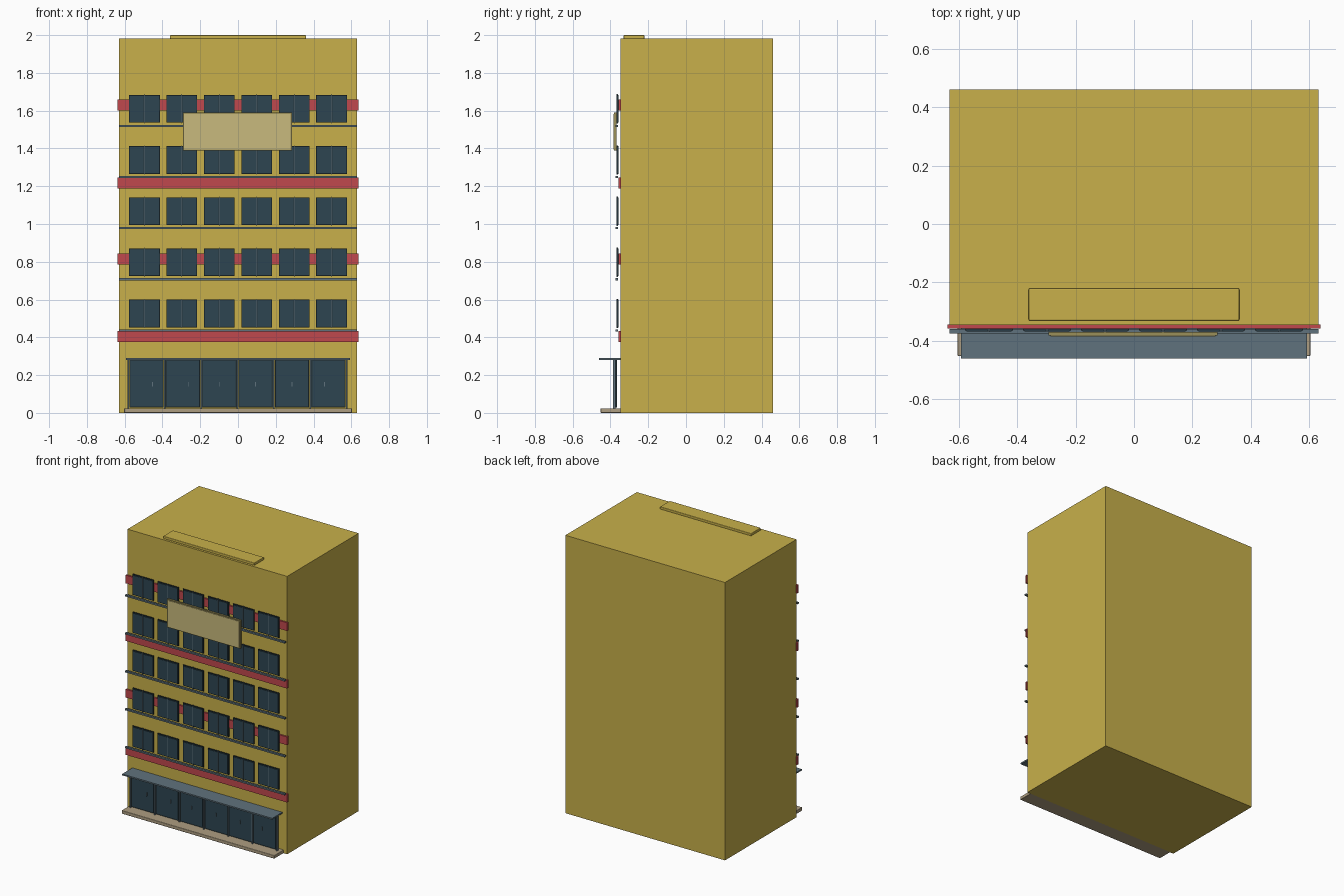
import bpy

if "Cube" in bpy.data.objects:
    bpy.data.objects.remove(bpy.data.objects["Cube"], do_unlink=True)


def material(name, r, g, b):
    m = bpy.data.materials.new(name)
    m.use_nodes = True
    m.diffuse_color = (r, g, b, 1)
    m.node_tree.nodes["Principled BSDF"].inputs["Base Color"].default_value = (r, g, b, 1)
    return m


mustard = material("mustard wall", 0.578, 0.434, 0.069)
red = material("red band", 0.53, 0.066, 0.075)
glass = material("dark blue glass", 0.027, 0.06, 0.083)
trim = material("dark trim", 0.018, 0.036, 0.046)
slate = material("slate grey", 0.117, 0.171, 0.205)
cream = material("cream panel", 0.578, 0.491, 0.205)
olive = material("olive frame", 0.33, 0.28, 0.10)
stone = material("beige stone", 0.42, 0.34, 0.22)


def box(name, x, y, z, mat, bevel=0):
    """Box from (min, max) pairs along each axis."""
    bpy.ops.mesh.primitive_cube_add(size=1, location=[sum(p) / 2 for p in (x, y, z)])
    ob = bpy.context.object
    ob.name = name
    ob.scale = [p[1] - p[0] for p in (x, y, z)]
    bpy.ops.object.transform_apply(location=False, rotation=False, scale=True)
    ob.data.materials.append(mat)
    if bevel:
        mod = ob.modifiers.new("rounded edges", "BEVEL")
        mod.width = bevel
        mod.segments = 3
        bpy.ops.object.shade_smooth_by_angle()
    return ob


def around(c, half):
    return (c - half, c + half)


# Main block and roof slab
box("building_body", (-0.63, 0.63), (-0.346, 0.46), (0, 1.983), mustard)
box("roof_slab", (-0.36, 0.36), (-0.33, -0.22), (1.98, 2.0), mustard, 0.004)

# Red bands round the front
for i, z in enumerate((0.405, 0.814, 1.218, 1.629)):
    box(f"red_band_{i + 1}", (-0.638, 0.638), (-0.358, -0.343), around(z, 0.029), red)

# Floors: a ledge and a row of double windows each
for floor in range(5):
    base = 0.453 + floor * 0.2708
    box(f"ledge_{floor + 1}", (-0.63, 0.63), (-0.374, -0.359),
        (base - 0.022, base - 0.011), slate)
    for col in range(6):
        x = (col - 2.5) * 0.1985
        tag = f"{floor + 1}_{col + 1}"
        z = (base, base + 0.147)
        box(f"window_frame_{tag}", around(x, 0.082), (-0.364, -0.357), z, trim)
        for side in (-1, 1):
            box(f"window_pane_{tag}", around(x + side * 0.040, 0.037), (-0.368, -0.362),
                (z[0] + 0.005, z[1] - 0.005), glass)
        box(f"window_mullion_{tag}", around(x, 0.002), (-0.369, -0.36),
            (z[0] - 0.004, z[1] + 0.004), slate)

# Blank sign panel with a thin rim
box("sign_back", (-0.292, 0.286), (-0.382, -0.369), (1.388, 1.589), olive)
box("sign_face", (-0.285, 0.279), (-0.385, -0.38), (1.395, 1.582), cream)

# Ground floor: step, canopy, doors with posts and handles
box("front_step", (-0.603, 0.603), (-0.452, -0.34), (0, 0.024), stone, 0.004)
box("canopy", (-0.592, 0.592), (-0.46, -0.34), (0.28, 0.29), slate)
handle_offsets = (0.032, 0.028, 0, 0, 0, -0.02)
pitch = 0.1925
for i, offset in enumerate(handle_offsets):
    x = (i - 2.5) * pitch - 0.003
    box(f"door_frame_{i + 1}", around(x, 0.091), (-0.377, -0.366), (0.028, 0.281), trim)
    box(f"door_panel_{i + 1}", around(x, 0.085), (-0.38, -0.372), (0.036, 0.275), glass)
    box(f"door_handle_{i + 1}", around(x + offset, 0.002), (-0.386, -0.379), around(0.152, 0.012), slate)
for i in range(7):
    x = (i - 3) * pitch - 0.003
    box(f"door_post_{i + 1}", around(x, 0.004), (-0.386, -0.372), (0.024, 0.281), slate)
